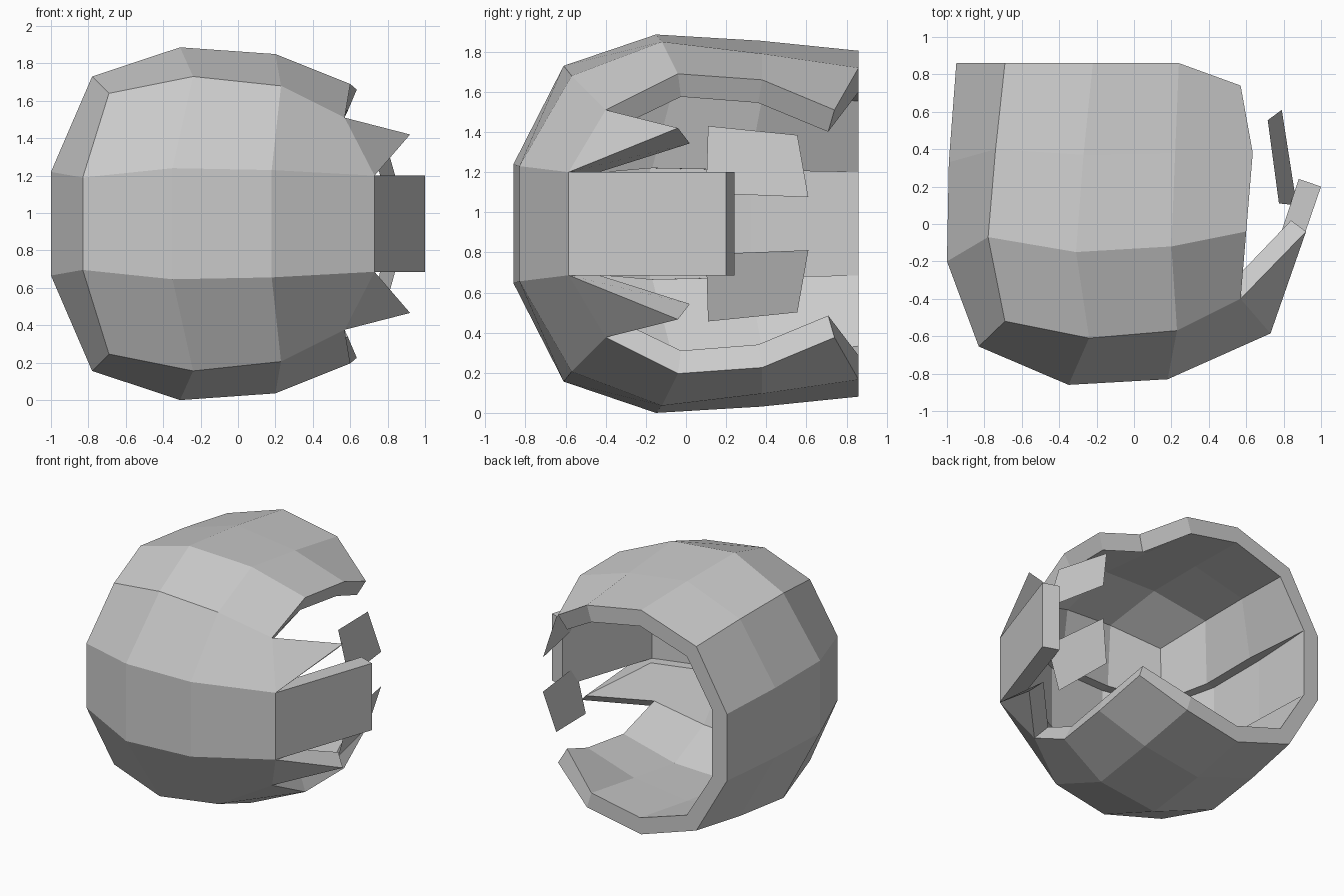
import bpy, bmesh
from mathutils import Vector

if "Cube" in bpy.data.objects:
    bpy.data.objects.remove(bpy.data.objects["Cube"])

MID = 0.943      # height of the mirror plane
THICK = 0.126    # wall thickness
LIP = 0.2        # depth of the flat cap rim


def flip(p):
    return (p[0], p[1], 2 * MID - p[2])


def part(name, points, faces, thickness=0, lip=()):
    """Outward-facing patch with an inner wall; back and lip rims are cut flat."""
    centre = Vector((0, 0, MID))
    bm = bmesh.new()
    verts = [bm.verts.new(p) for p in points]
    for f in faces:
        face = bm.faces.new([verts[i] for i in f])
        face.normal_update()
        if face.normal.dot(face.calc_center_median() - centre) < 0:
            face.normal_flip()
    bm.normal_update()
    if thickness:
        border = [e for e in bm.edges if e.is_boundary]
        inner = {}
        for i, v in enumerate(verts):
            n, depth = v.normal.copy(), thickness
            if v.co.y > 0.85:
                n.y = 0
            if i in lip:
                n.z, depth = 0, (LIP if v.co.y < 0.85 else thickness)
            inner[v] = bm.verts.new(v.co - n.normalized() * depth)
        for f in list(bm.faces):
            bm.faces.new([inner[v] for v in reversed(f.verts)])
        for e in border:
            a, b = e.verts
            bm.faces.new((a, b, inner[b], inner[a]))
        bmesh.ops.recalc_face_normals(bm, faces=bm.faces)
    mesh = bpy.data.meshes.new(name)
    bm.to_mesh(mesh)
    bm.free()
    bpy.context.collection.objects.link(bpy.data.objects.new(name, mesh))


# Edge line where band and caps meet, running from back left round the front
edge = [(-0.95, 0.86, 1.2), (-0.99, 0.33, 1.21), (-1, -0.2, 1.22),
        (-0.83, -0.655, 1.19), (-0.35, -0.86, 1.24), (0.18, -0.83, 1.23),
        (0.73, -0.585, 1.2)]

# Middle band, ending in the free panel on the right
upper = edge + [(1, 0.2, 1.2)]
n = len(upper)
part("middle_band", upper + [flip(p) for p in upper],
     [(i, i + 1, n + i + 1, n + i) for i in range(n - 1)], THICK)

# Cap: rows of four from front to back
rows = [(-0.69, -0.52, 1.64), (-0.24, -0.61, 1.73), (0.23, -0.57, 1.68), (0.57, -0.40, 1.51),
        (-0.78, -0.07, 1.73), (-0.31, -0.15, 1.886), (0.2, -0.12, 1.85), (0.6, -0.04, 1.69),
        (-0.74, 0.40, 1.70), (-0.27, 0.37, 1.855), (0.22, 0.38, 1.79), (0.635, 0.38, 1.66),
        (-0.69, 0.86, 1.65), (-0.22, 0.86, 1.805), (0.24, 0.86, 1.72), (0.57, 0.74, 1.51)]
spike = (0.92, -0.04, 1.42)
cap = rows + edge + [spike]
E = 16
cap_faces = [(r * 4 + c, r * 4 + c + 1, r * 4 + c + 5, r * 4 + c + 4)
             for r in range(3) for c in range(3)]
cap_faces += [(c, c + 1, E + 4 + c, E + 3 + c) for c in range(3)]           # front
cap_faces += [(12 - 4 * i, 8 - 4 * i, E + 1 + i, E + i) for i in range(3)]  # left
cap_faces.append((3, E + 6, E + 7))                                         # spike

# Loose shard on the right
shard = [(0.775, 0.11, 1.43), (0.715, 0.555, 1.385), (0.79, 0.61, 1.075), (0.87, 0.10, 1.095)]

for side, move in (("top", lambda p: p), ("bottom", flip)):
    part(side + "_cap", [move(p) for p in cap], cap_faces, THICK, range(E, E + 7))
    part(side + "_shard", [move(p) for p in shard], [(0, 1, 2, 3)])
